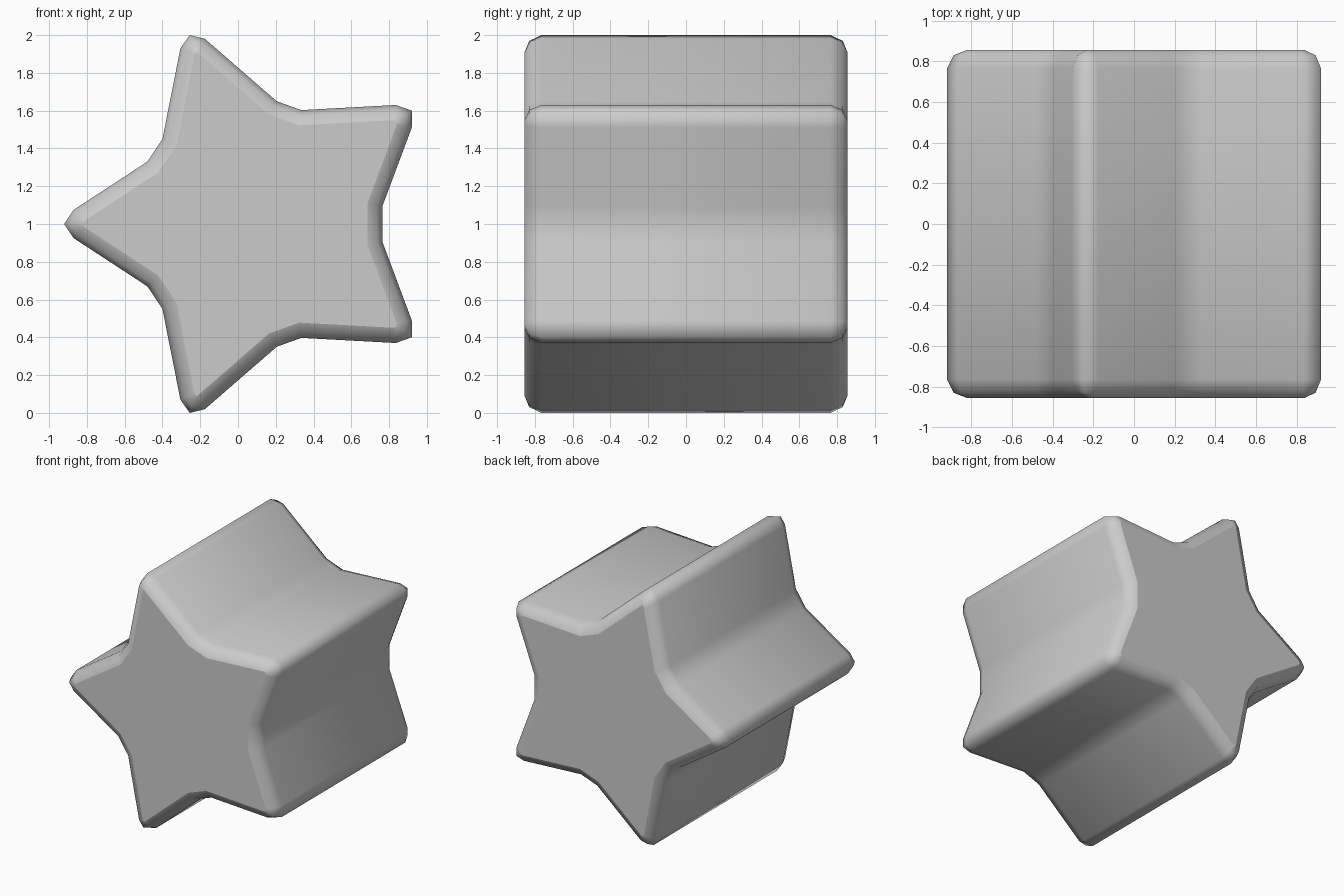
import bpy, bmesh
from mathutils import Vector

if "Cube" in bpy.data.objects:
    bpy.data.objects.remove(bpy.data.objects["Cube"])

# upper half of the star outline (x, z - 1), left tip to right notch
half = [(-0.92, 0), (-0.87, 0.075), (-0.48, 0.33), (-0.40, 0.45),
        (-0.305, 0.93), (-0.255, 1.0), (-0.175, 0.98),
        (0.205, 0.65), (0.335, 0.603), (0.835, 0.63),
        (0.92, 0.60), (0.92, 0.51), (0.765, 0.095)]
outline = [Vector(p) for p in half + [(x, -z) for x, z in reversed(half[1:])]]


def inset(points, d):
    """Mitred inward offset of the clockwise outline."""
    out = []
    n = len(points)
    for i, p in enumerate(points):
        a = (p - points[i - 1]).normalized()
        b = (points[(i + 1) % n] - p).normalized()
        na, nb = Vector((a.y, -a.x)), Vector((b.y, -b.x))
        out.append(p + (na + nb) * d / (1 + na.dot(nb)))
    return out


# rounded star prism: stacked rings from front to back
rings = [(-0.855, 0.08), (-0.83, 0.027), (-0.765, 0),
         (0.765, 0), (0.83, 0.027), (0.855, 0.08)]
bm = bmesh.new()
loops = [[bm.verts.new((p.x, y, p.y + 1)) for p in inset(outline, d)]
         for y, d in rings]
n = len(outline)
for lo, hi in zip(loops, loops[1:]):
    for i in range(n):
        j = (i + 1) % n
        bm.faces.new((lo[i], lo[j], hi[j], hi[i])).smooth = True

# flat end caps
bm.faces.new(loops[0])
bm.faces.new(loops[-1])
bmesh.ops.recalc_face_normals(bm, faces=bm.faces)

mesh = bpy.data.meshes.new("star_block")
bm.to_mesh(mesh)
bm.free()
star = bpy.data.objects.new("star_block", mesh)
bpy.context.collection.objects.link(star)
